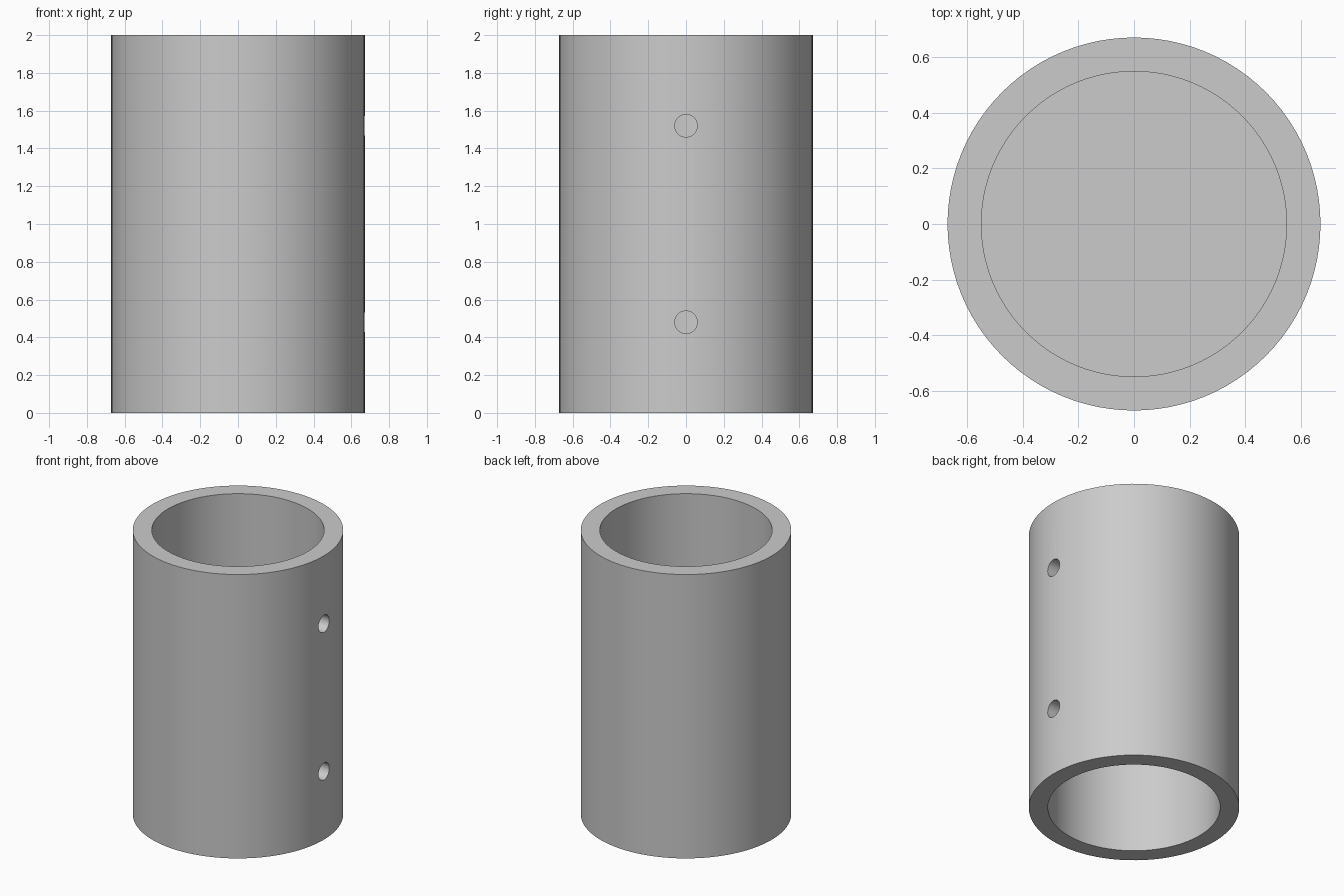
import bpy
import math

HEIGHT, OUTER, INNER, WEB, HOLE = 2.0, 0.672, 0.55, 0.08, 0.06

if "Cube" in bpy.data.objects:
    bpy.data.objects.remove(bpy.data.objects["Cube"], do_unlink=True)

grey = bpy.data.materials.new("light grey")
grey.use_nodes = True
colour = (0.6, 0.6, 0.6, 1)
grey.diffuse_color = colour
grey.node_tree.nodes["Principled BSDF"].inputs["Base Color"].default_value = colour


def cylinder(name, radius, depth, location, sides, rotation=(0, 0, 0)):
    bpy.ops.mesh.primitive_cylinder_add(vertices=sides, radius=radius, depth=depth,
                                        location=location, rotation=rotation)
    obj = bpy.context.object
    obj.name = name
    obj.data.materials.append(grey)
    return obj


# Outer body of the coupling
sleeve = cylinder("coupling_sleeve", OUTER, HEIGHT, (0, 0, HEIGHT / 2), 96)

# Sockets from both ends, leaving a dividing wall, each with a screw hole on +x
socket = (HEIGHT - WEB) / 2
cutters = []
for name, end, side in (("lower", 0, 1), ("upper", HEIGHT, -1)):
    cutters.append(cylinder(name + "_socket_cutter", INNER, socket * 2, (0, 0, end), 96))
    cutters.append(cylinder(name + "_screw_hole_cutter", HOLE, 0.5,
                            (OUTER, 0, end + side * socket / 2), 32,
                            (0, math.pi / 2, 0)))

# Apply the cuts, then remove the cutters
bpy.context.view_layer.objects.active = sleeve
for cutter in cutters:
    cutter.hide_render = True
    cut = sleeve.modifiers.new(cutter.name, "BOOLEAN")
    cut.operation = "DIFFERENCE"
    cut.solver = "EXACT"
    cut.object = cutter
    bpy.ops.object.modifier_apply(modifier=cut.name)
    bpy.data.objects.remove(cutter, do_unlink=True)

bpy.ops.object.select_all(action="DESELECT")
sleeve.select_set(True)
bpy.context.view_layer.objects.active = sleeve
bpy.ops.object.shade_smooth_by_angle(angle=math.radians(30))
